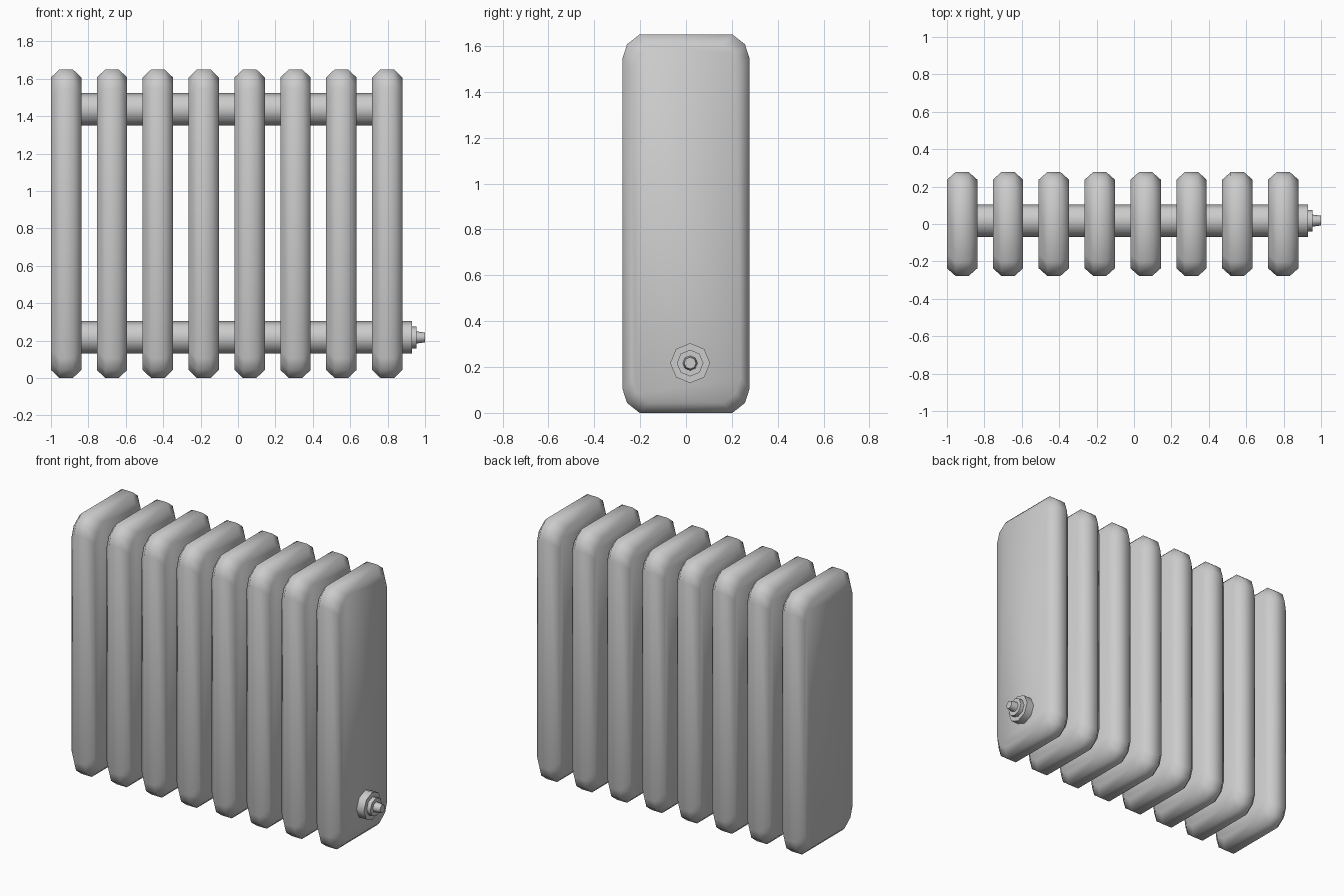
import bpy, bmesh, math

if "Cube" in bpy.data.objects:
    bpy.data.objects.remove(bpy.data.objects["Cube"])


def loft(name, rings, angle):
    # Skin a list of matching rings and cap both ends
    bm = bmesh.new()
    loops = [[bm.verts.new(p) for p in ring] for ring in rings]
    n = len(loops[0])
    for a, b in zip(loops, loops[1:]):
        for i in range(n):
            j = (i + 1) % n
            bm.faces.new((a[i], a[j], b[j], b[i]))
    bm.faces.new(loops[0])
    bm.faces.new(loops[-1])
    bmesh.ops.recalc_face_normals(bm, faces=bm.faces)
    mesh = bpy.data.meshes.new(name)
    bm.to_mesh(mesh)
    bm.free()
    ob = bpy.data.objects.new(name, mesh)
    bpy.context.collection.objects.link(ob)
    bpy.ops.object.select_all(action='DESELECT')
    ob.select_set(True)
    bpy.context.view_layer.objects.active = ob
    bpy.ops.object.shade_smooth_by_angle(angle=math.radians(angle))
    return ob


def fin_ring(x, hy, hz):
    # Upright rectangle with two-segment rounded corners
    corner = [(hy, hz - 0.105), (hy - 0.02, hz - 0.043), (hy - 0.075, hz)]
    quarter = corner + [(-y, z) for y, z in reversed(corner)]
    full = quarter + [(-y, -z) for y, z in quarter]
    return [(x, y, z + 0.825) for y, z in full]


def pipe_ring(x, r, z):
    return [(x, 0.018 + r * math.cos(i * math.pi / 4), z + r * math.sin(i * math.pi / 4))
            for i in range(8)]


# Radiator fins
for k in range(8):
    x = -0.919 + 0.2453 * k
    loft(f"fin_{k + 1}", [fin_ring(x - 0.081, 0.237, 0.782),
                          fin_ring(x - 0.036, 0.277, 0.825),
                          fin_ring(x + 0.036, 0.277, 0.825),
                          fin_ring(x + 0.081, 0.237, 0.782)], 50)

# Connecting pipes
loft("upper_pipe", [pipe_ring(-0.9, 0.087, 1.437), pipe_ring(0.8, 0.087, 1.437)], 50)
loft("lower_pipe", [pipe_ring(-0.9, 0.087, 0.217), pipe_ring(0.93, 0.087, 0.217)], 50)

# Valve collar and stem
loft("valve_collar", [pipe_ring(0.92, 0.058, 0.217), pipe_ring(0.955, 0.058, 0.217)], 50)
loft("valve_stem", [pipe_ring(0.95, 0.033, 0.217), pipe_ring(1.0, 0.026, 0.217)], 50)
